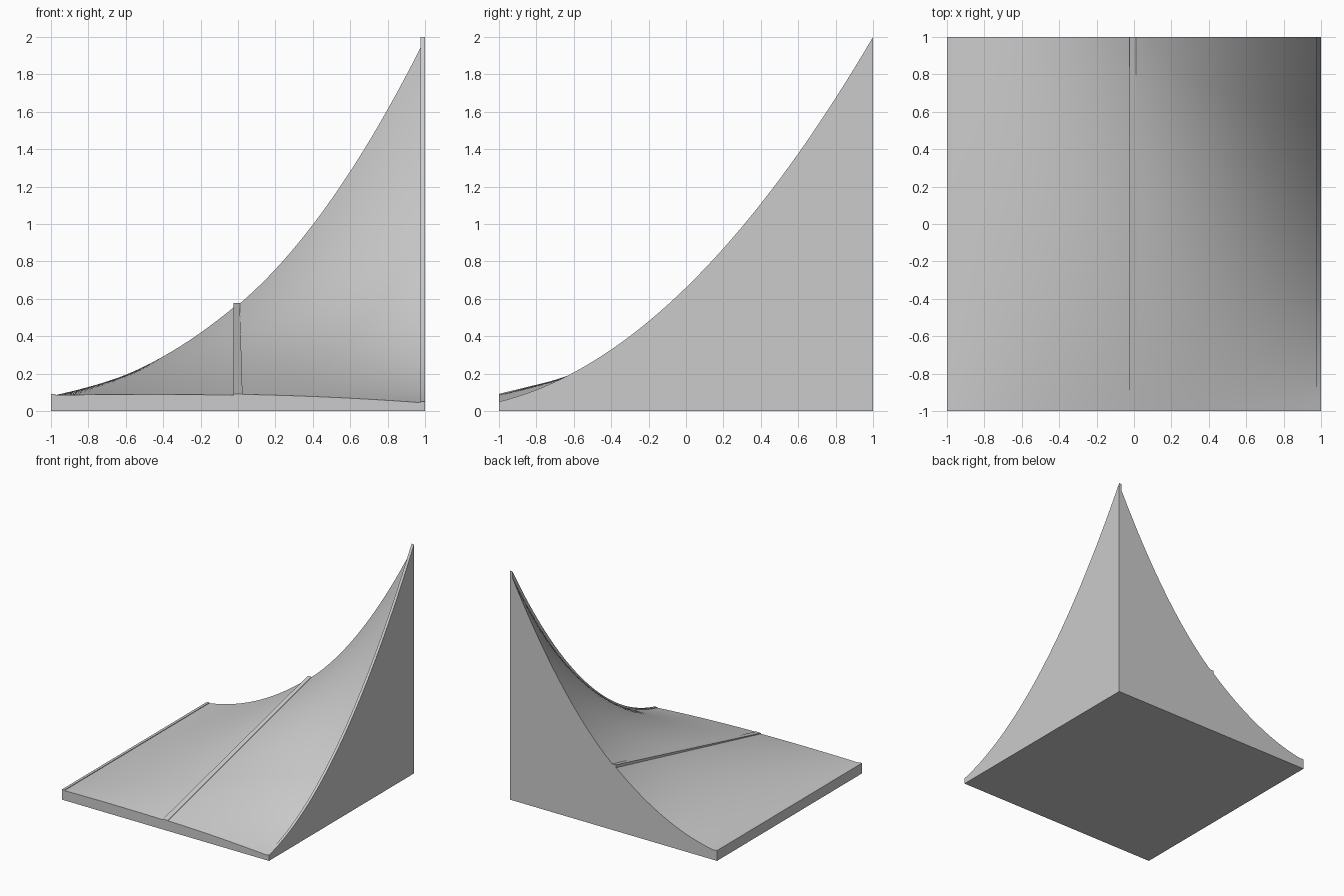
import bpy
import bmesh
import math

cube = bpy.data.objects.get("Cube")
if cube:
    bpy.data.objects.remove(cube, do_unlink=True)

# Single neutral colour
grey = bpy.data.materials.new("light grey")
grey.use_nodes = True
colour = (0.6, 0.6, 0.6, 1)
grey.diffuse_color = colour
grey.node_tree.nodes["Principled BSDF"].inputs["Base Color"].default_value = colour


# Height profiles along y for the three ribs
def left_height(y):
    return 0.09


def middle_height(y):
    return 0.335 + 0.243 * y


def right_height(y):
    return 0.66 + 0.975 * y + 0.365 * y * y


def bend(y):
    return right_height(y) - 2 * middle_height(y) + left_height(y)


def solid(name, x_start, x_end, height, columns, rows):
    """Closed block with a curved top, standing on the ground."""
    bm = bmesh.new()
    top, floor = [], {}
    for j in range(rows + 1):
        y = -1 + 2 * j / rows
        a, b = x_start(y), x_end(y)
        top.append([])
        for i in range(columns + 1):
            u = i / columns
            top[j].append(bm.verts.new((a + (b - a) * u, y, height(u, y))))
    for j in range(rows):
        for i in range(columns):
            bm.faces.new((top[j][i], top[j][i + 1], top[j + 1][i + 1], top[j + 1][i]))
    # Walls and base follow the outline of the top
    rim = top[0][:-1] + [row[-1] for row in top[:-1]]
    rim += top[-1][:0:-1] + [row[0] for row in top[:0:-1]]
    base = [bm.verts.new((v.co.x, v.co.y, 0)) for v in rim]
    for k in range(len(rim)):
        n = (k + 1) % len(rim)
        bm.faces.new((rim[k], base[k], base[n], rim[n]))
    bm.faces.new(base[::-1])
    bmesh.ops.recalc_face_normals(bm, faces=bm.faces[:])
    mesh = bpy.data.meshes.new(name)
    bm.to_mesh(mesh)
    bm.free()
    mesh.materials.append(grey)
    obj = bpy.data.objects.new(name, mesh)
    bpy.context.collection.objects.link(obj)
    bpy.ops.object.select_all(action="DESELECT")
    obj.select_set(True)
    bpy.context.view_layer.objects.active = obj
    bpy.ops.object.shade_smooth_by_angle(angle=math.radians(30))


def at(x):
    return lambda y: x


def middle_edge(y):
    return 0.017 - 0.007 * y


# Swept panels between the ribs, sagging with the bend of the surface
def left_panel(u, y):
    a, b = left_height(y) - 0.005, middle_height(y) - 0.016 - 0.009 * y
    return a + (b - a) * u - 4 * 0.086 * bend(y) * u * (1 - u)


def right_panel(u, y):
    a, b = middle_height(y) - 0.003, right_height(y) - 0.03 - 0.025 * y
    return a + (b - a) * u - 4 * 0.146 * bend(y) * u * (1 - u)


solid("left_panel", at(-0.977), at(-0.025), left_panel, 32, 40)
solid("right_panel", middle_edge, at(0.977), right_panel, 32, 40)

# Thin ribs, level across their width
solid("left_rib", at(-1), at(-0.977), lambda u, y: left_height(y), 1, 1)
solid("middle_rib", at(-0.025), middle_edge, lambda u, y: middle_height(y), 1, 1)
solid("right_rib", at(0.977), at(1), lambda u, y: right_height(y), 1, 40)
